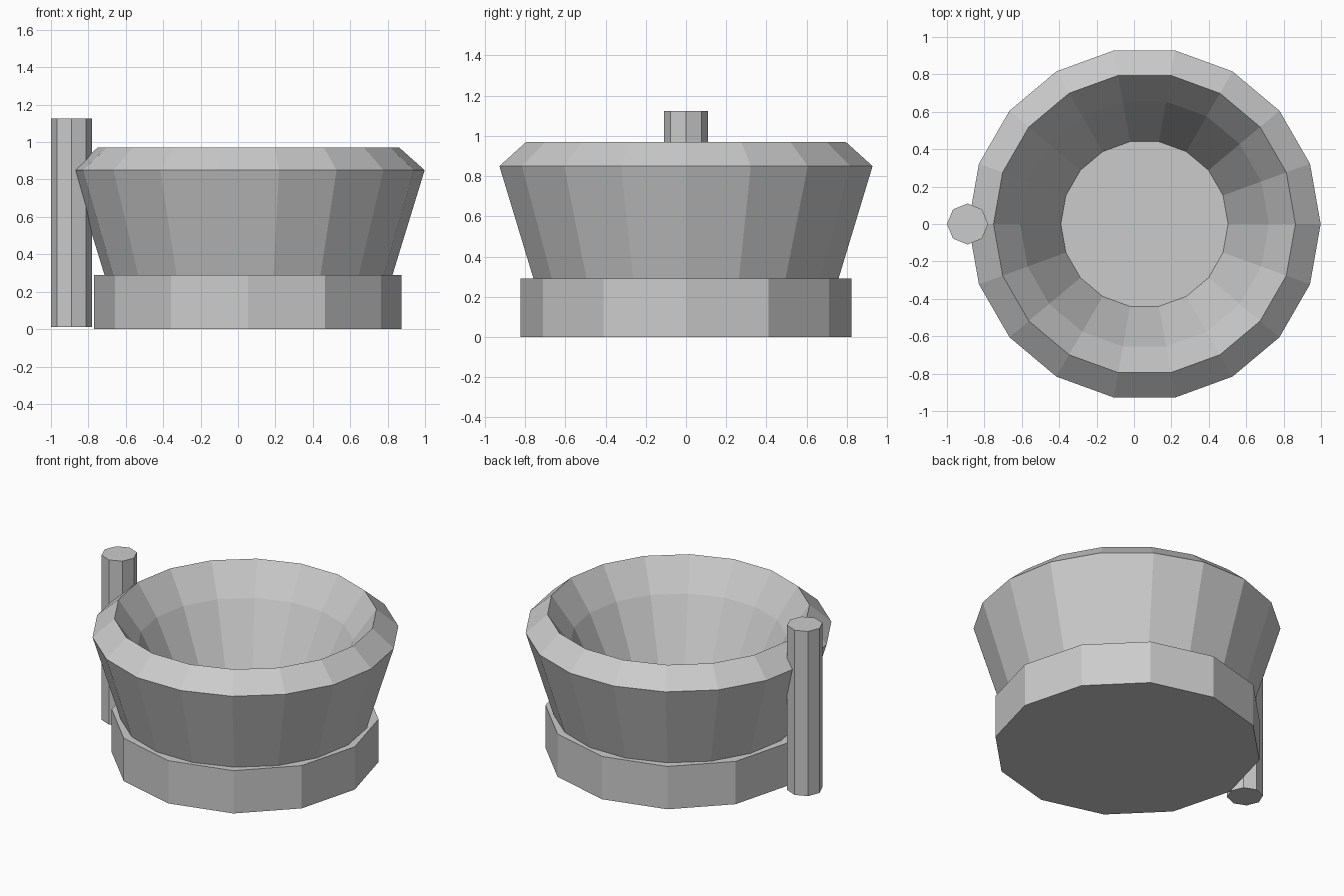
import bpy, bmesh
from math import cos, sin, tau

if "Cube" in bpy.data.objects:
    bpy.data.objects.remove(bpy.data.objects["Cube"])


def lathe(name, profile, sides, cx):
    """Revolve (radius, z) rings around a vertical axis and cap both ends."""
    bm = bmesh.new()
    rings = [[bm.verts.new((cx + r * cos(tau * i / sides), r * sin(tau * i / sides), z))
              for i in range(sides)] for r, z in profile]
    for a, b in zip(rings, rings[1:]):
        for i in range(sides):
            j = (i + 1) % sides
            bm.faces.new((a[i], a[j], b[j], b[i]))
    bm.faces.new(rings[0][::-1])
    bm.faces.new(rings[-1])
    bmesh.ops.recalc_face_normals(bm, faces=bm.faces)
    mesh = bpy.data.meshes.new(name)
    bm.to_mesh(mesh)
    bm.free()
    obj = bpy.data.objects.new(name, mesh)
    bpy.context.collection.objects.link(obj)
    return obj


# Twelve-sided foot
lathe("base", [(0.822, 0.0), (0.822, 0.29)], 12, 0.053)

# Flared bowl: outer wall, bevelled rim, hollow interior, flat floor
lathe("bowl", [(0.77, 0.29), (0.942, 0.85), (0.807, 0.97),
               (0.665, 0.77), (0.447, 0.32)], 18, 0.056)

# Upright post at the side
lathe("side_post", [(0.11, 0.01), (0.11, 1.125)], 8, -0.89)
